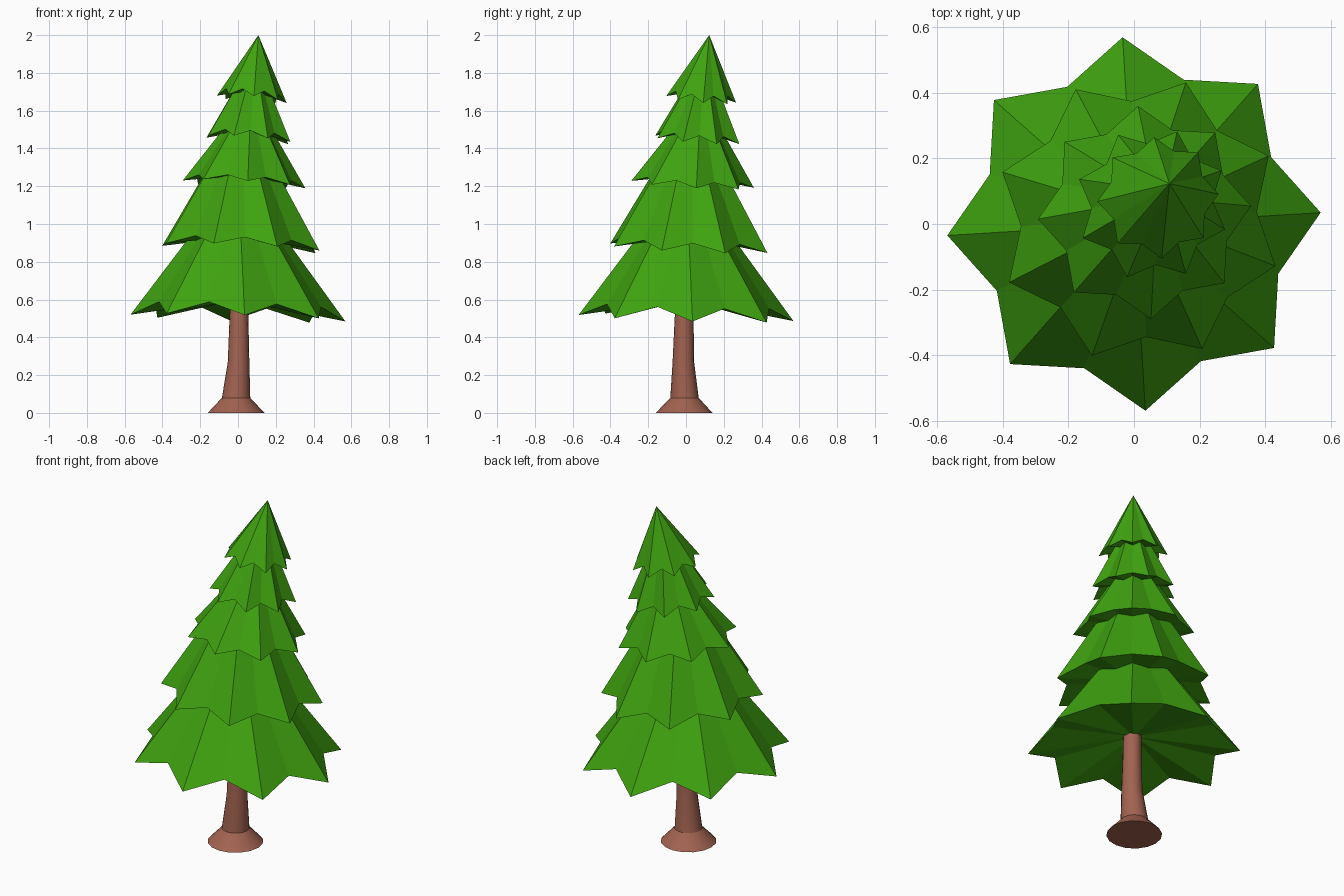
import bpy, bmesh, math

if "Cube" in bpy.data.objects:
    bpy.data.objects.remove(bpy.data.objects["Cube"])


def material(name, rgb):
    m = bpy.data.materials.new(name)
    m.diffuse_color = (*rgb, 1)
    m.use_nodes = True
    m.node_tree.nodes["Principled BSDF"].inputs["Base Color"].default_value = m.diffuse_color
    return m


green = material("leaf green", (0.050, 0.365, 0.005))
brown = material("bark brown", (0.36, 0.125, 0.082))


def finish(bm, name, mat):
    bmesh.ops.recalc_face_normals(bm, faces=bm.faces)
    me = bpy.data.meshes.new(name)
    bm.to_mesh(me)
    bm.free()
    me.materials.append(mat)
    ob = bpy.data.objects.new(name, me)
    bpy.context.collection.objects.link(ob)
    return ob


def tier(name, c, r_tip, r_valley, z_tip, z_valley, apex, tilt, turn, hollow):
    """Eight-sided foliage cone with a notched, slightly tilted rim."""
    bm = bmesh.new()
    rim = []
    for i in range(16):
        a = math.radians(turn + 22.5 * i)
        r, z = (r_tip, z_tip) if i % 2 == 0 else (r_valley, z_valley)
        dx, dy = r * math.cos(a), r * math.sin(a)
        rim.append(bm.verts.new((c[0] + dx, c[1] + dy, z - tilt * (dx + dy))))
    top = bm.verts.new(apex)
    under = bm.verts.new((c[0], c[1], z_valley + hollow))
    for i in range(16):
        a, b = rim[i], rim[(i + 1) % 16]
        bm.faces.new((a, b, top))
        bm.faces.new((b, a, under))
    return finish(bm, name, green)


# Foliage tiers, bottom to top, alternately turned by half a point
tier("foliage_1", (0.0, 0.0), 0.57, 0.465, 0.502, 0.570, (0.00, 0.00, 1.27), 0.030, 3.5, 0.03)
tier("foliage_2", (0.015, 0.015), 0.44, 0.360, 0.872, 0.915, (0.025, 0.03, 1.61), 0.045, 26, 0.02)
tier("foliage_3", (0.032, 0.035), 0.325, 0.265, 1.210, 1.240, (0.07, 0.08, 1.69), 0.06, 3.5, 0.02)
tier("foliage_4", (0.055, 0.060), 0.235, 0.185, 1.446, 1.482, (0.09, 0.10, 1.90), 0.075, 26, 0.015)
tier("foliage_5", (0.073, 0.080), 0.185, 0.150, 1.660, 1.697, (0.108, 0.123, 2.0), 0.10, 3.5, 0.01)

# Trunk: rings of (x, y, z, radius) with a flared foot and a slight bend
rings = [(-0.010, -0.010, 0.00, 0.150), (-0.010, -0.008, 0.08, 0.075),
         (0.003, -0.014, 0.27, 0.057), (0.005, -0.010, 0.50, 0.050),
         (0.012, 0.000, 0.68, 0.048)]
N = 16
bm = bmesh.new()
loops = [[bm.verts.new((x + r * math.cos(math.tau * i / N),
                        y + r * math.sin(math.tau * i / N), z)) for i in range(N)]
         for x, y, z, r in rings]
for lo, hi in zip(loops, loops[1:]):
    for i in range(N):
        j = (i + 1) % N
        bm.faces.new((lo[i], lo[j], hi[j], hi[i]))
bm.faces.new(loops[0][::-1])
bm.faces.new(loops[-1])
trunk = finish(bm, "trunk", brown)
bpy.context.view_layer.objects.active = trunk
trunk.select_set(True)
bpy.ops.object.shade_smooth_by_angle(angle=math.radians(30))
